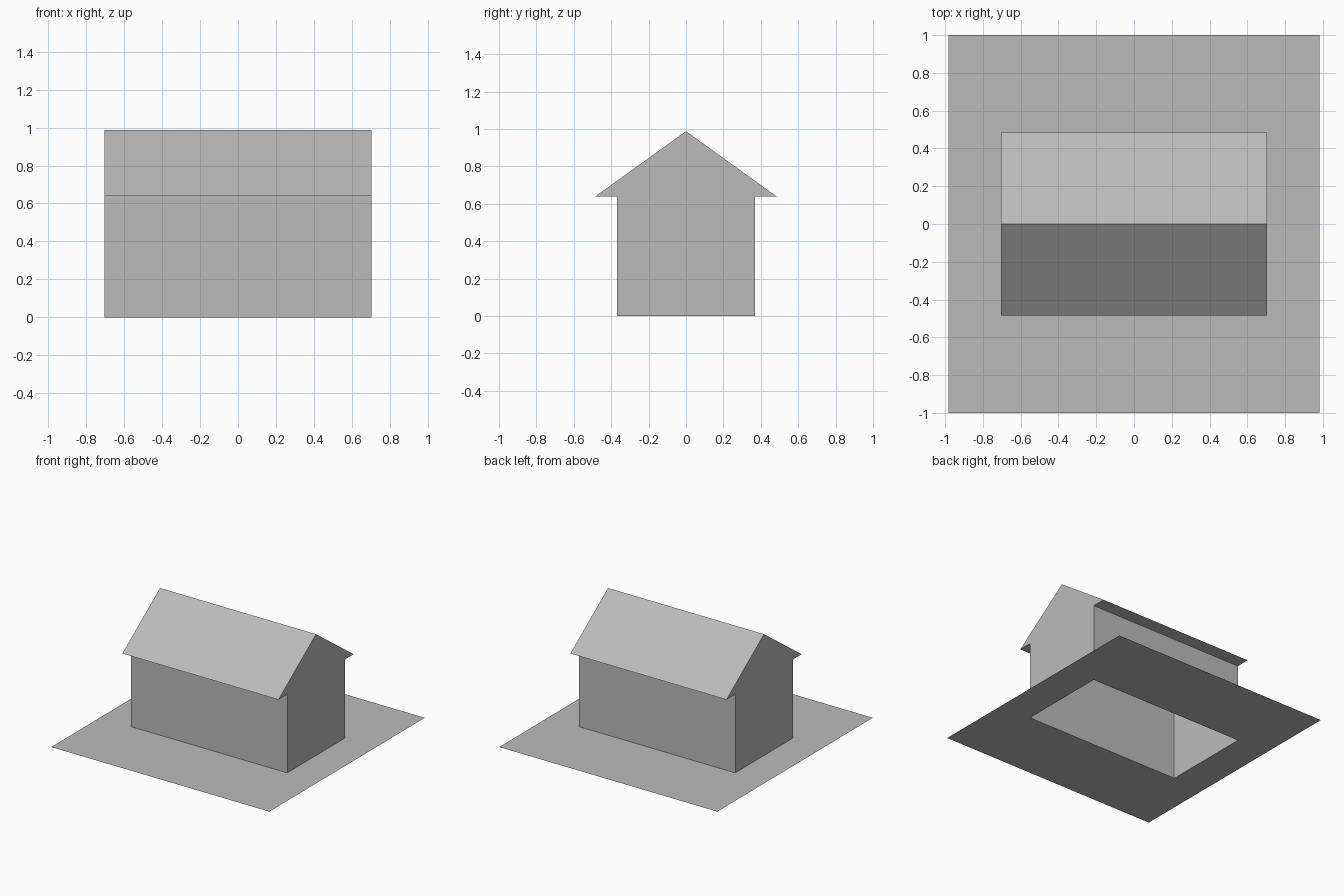
import bpy
import bmesh

cube = bpy.data.objects.get("Cube")
if cube:
    bpy.data.objects.remove(cube, do_unlink=True)

HALF_LENGTH = 0.703
WALL_Y, EAVE_Y = 0.37, 0.484
EAVE_Z, RIDGE_Z = 0.64, 0.988
GROUND_X, GROUND_Y = 0.983, 1.0


def make_material(name, value):
    mat = bpy.data.materials.new(name)
    mat.use_nodes = True
    colour = (value, value, value, 1)
    mat.diffuse_color = colour
    mat.node_tree.nodes["Principled BSDF"].inputs["Base Color"].default_value = colour
    return mat


grey = make_material("plain_grey", 0.5)


def make_object(name, polygons):
    """Build a flat-shaded mesh from corner loops, welding shared corners."""
    bm = bmesh.new()
    for corners in polygons:
        bm.faces.new([bm.verts.new(c) for c in corners])
    bmesh.ops.remove_doubles(bm, verts=bm.verts, dist=0.0001)
    mesh = bpy.data.meshes.new(name)
    bm.to_mesh(mesh)
    bm.free()
    mesh.materials.append(grey)
    obj = bpy.data.objects.new(name, mesh)
    bpy.context.collection.objects.link(obj)
    return obj


def strip(profile):
    """Sweep a (y, z) profile along the length of the house."""
    h = HALF_LENGTH
    return [[(-h, *a), (-h, *b), (h, *b), (h, *a)]
            for a, b in zip(profile, profile[1:])]


def rectangle(x, y):
    return [(-x, -y, 0), (x, -y, 0), (x, y, 0), (-x, y, 0)]


# House outline, running counter-clockwise from the back wall foot
outline = [(WALL_Y, 0), (WALL_Y, EAVE_Z), (EAVE_Y, EAVE_Z), (0, RIDGE_Z),
           (-EAVE_Y, EAVE_Z), (-WALL_Y, EAVE_Z), (-WALL_Y, 0)]

# Long walls, open at the bottom
make_object("long_walls", strip(outline[:2]) + strip(outline[-2:]))

# Roof slopes with flat soffits under the eaves
make_object("roof", strip(outline[1:-1]))

# Gable end walls, including the eave tips
make_object("gable_left", [[(HALF_LENGTH, *p) for p in outline]])
make_object("gable_right", [[(-HALF_LENGTH, *p) for p in reversed(outline)]])

# Ground sheet with an opening under the house
outer = rectangle(GROUND_X, GROUND_Y)
inner = rectangle(HALF_LENGTH, WALL_Y)
make_object("ground_sheet", [
    [outer[i], outer[(i + 1) % 4], inner[(i + 1) % 4], inner[i]]
    for i in range(4)])
